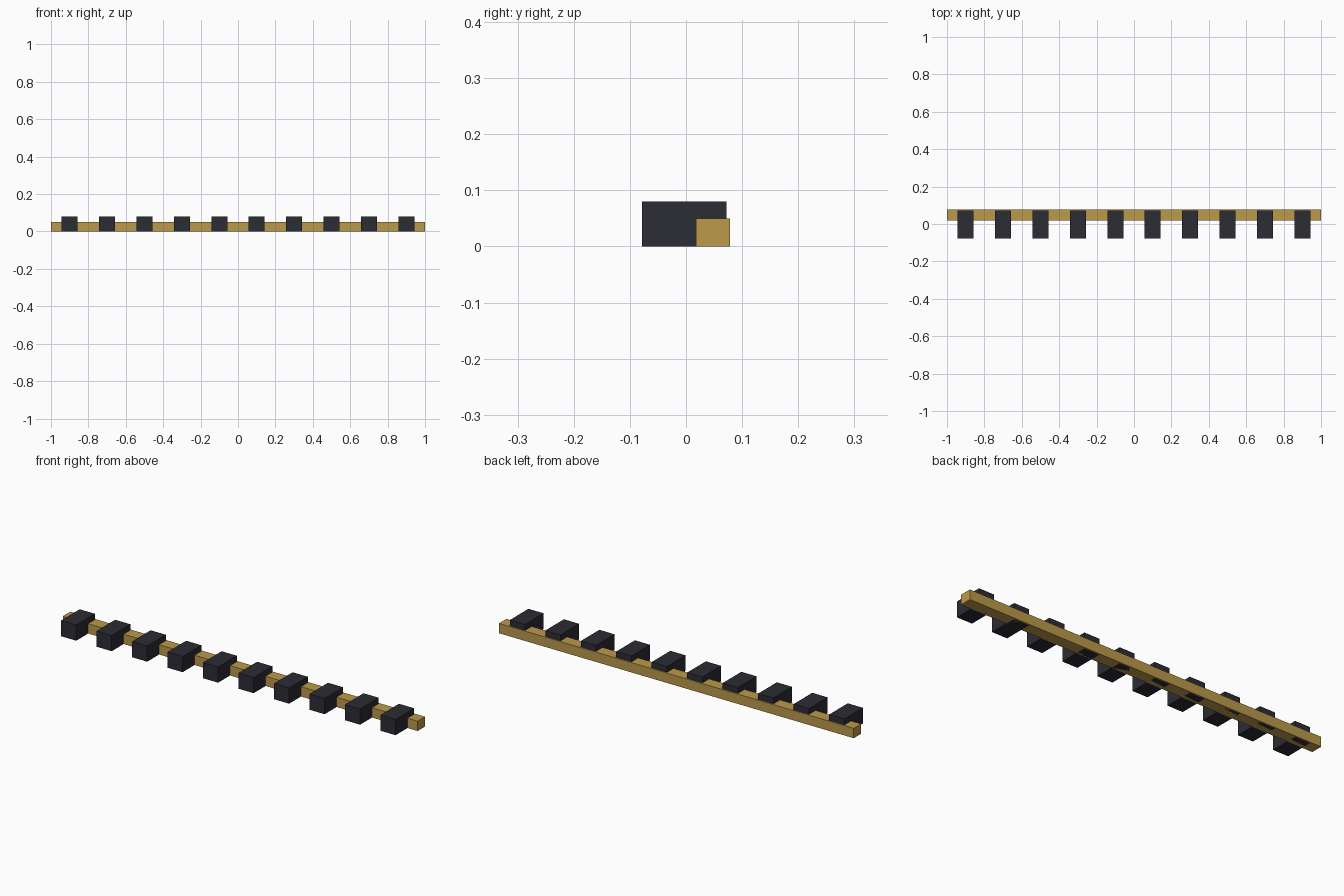
import bpy

if "Cube" in bpy.data.objects:
    bpy.data.objects.remove(bpy.data.objects["Cube"])


def material(name, color):
    mat = bpy.data.materials.new(name)
    mat.diffuse_color = color
    mat.use_nodes = True
    mat.node_tree.nodes["Principled BSDF"].inputs["Base Color"].default_value = mat.diffuse_color
    return mat


def box(name, x, y, z, mat):
    """Axis-aligned box from (min, max) ranges."""
    ranges = (x, y, z)
    bpy.ops.mesh.primitive_cube_add(size=1, location=[(a + b) / 2 for a, b in ranges])
    ob = bpy.context.object
    ob.name = name
    ob.scale = [b - a for a, b in ranges]
    bpy.ops.object.transform_apply(location=False, rotation=False, scale=True)
    ob.data.materials.append(mat)
    return ob


brass = material("brass", (0.50, 0.32, 0.07, 1))
dark = material("dark", (0.025, 0.025, 0.035, 1))

# Long rail along the back
box("rail", (-1, 1), (0.018, 0.078), (0, 0.05), brass)

# Row of ten evenly spaced blocks set through the rail
COUNT, PITCH, HALF = 10, 0.2, 0.0428
for i in range(COUNT):
    cx = (i - (COUNT - 1) / 2) * PITCH
    box(f"block_{i + 1}", (cx - HALF, cx + HALF), (-0.078, 0.072), (0, 0.08), dark)
